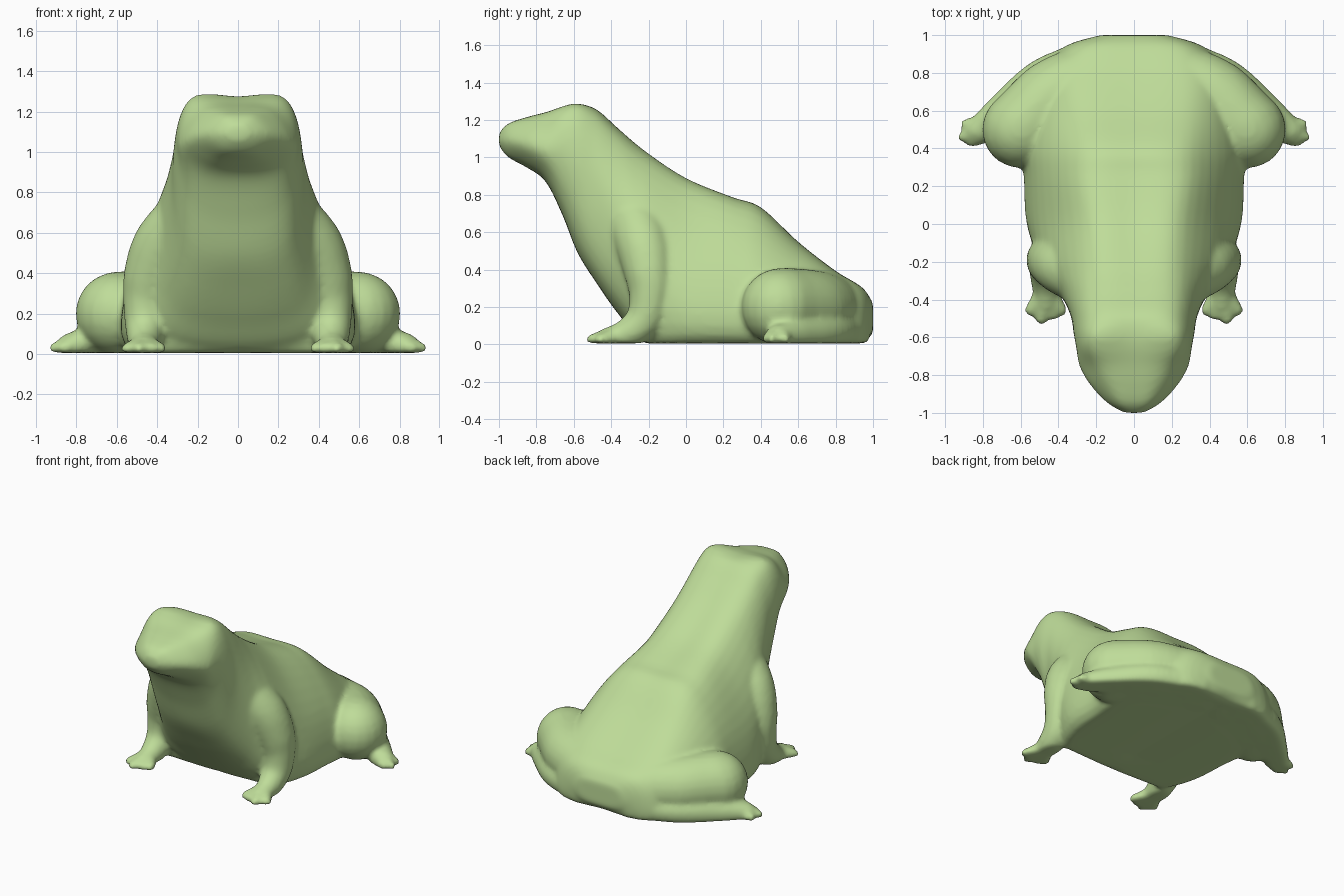
import bpy, bmesh
from mathutils import Matrix

if "Cube" in bpy.data.objects:
    bpy.data.objects.remove(bpy.data.objects["Cube"])

green = bpy.data.materials.new("frog_green")
green.diffuse_color = (0.52, 0.72, 0.32, 1)
green.use_nodes = True
green.node_tree.nodes["Principled BSDF"].inputs["Base Color"].default_value = green.diffuse_color
parts = []


def finish(name, bm):
    # flatten everything that would dip below the ground
    for v in bm.verts:
        v.co.z = max(v.co.z, 0.005)
    bmesh.ops.recalc_face_normals(bm, faces=bm.faces)
    me = bpy.data.meshes.new(name)
    bm.to_mesh(me)
    bm.free()
    ob = bpy.data.objects.new(name, me)
    bpy.context.collection.objects.link(ob)
    parts.append(ob)


def spline(pts, n):
    # Catmull-Rom through tuples of any length
    out = []
    for i in range(len(pts) - 1):
        a, b, c, d = (pts[max(i - 1, 0)], pts[i], pts[i + 1], pts[min(i + 2, len(pts) - 1)])
        for k in range(n):
            t = k / n
            out.append(tuple(0.5 * (2 * q + (r - p) * t + (2 * p - 5 * q + 4 * r - s) * t * t
                                    + (3 * q - p - 3 * r + s) * t ** 3)
                             for p, q, r, s in zip(a, b, c, d)))
    out.append(tuple(pts[-1]))
    return out


def limb(name, path, n=8):
    # tapered limb: (x, y, z, radius) along a spline, mirrored on both sides
    for side in (1, -1):
        bm = bmesh.new()
        for x, y, z, r in spline(path, n):
            bmesh.ops.create_uvsphere(bm, u_segments=20, v_segments=12, radius=r,
                                      matrix=Matrix.Translation((x * side, y, z)))
        finish(name + ("_right" if side > 0 else "_left"), bm)


# torso and head: y, top z, upper corner x z, widest x z, lower corner x, bottom z
sections = [
    (-1.00, 1.13, .03, 1.125, .05, 1.09, .03, 1.06),
    (-0.95, 1.18, .08, 1.17, .14, 1.09, .08, 1.00),
    (-0.85, 1.215, .14, 1.195, .235, 1.07, .14, .945),
    (-0.75, 1.24, .19, 1.215, .29, 1.04, .19, .87),
    (-0.66, 1.265, .23, 1.25, .305, 1.03, .22, .69),
    (-0.58, 1.275, .24, 1.26, .32, .96, .24, .49),
    (-0.48, 1.255, .235, 1.21, .335, .88, .28, .33),
    (-0.36, 1.15, .25, 1.09, .39, .68, .33, .16),
    (-0.22, 1.03, .26, .97, .48, .50, .42, .01),
    (0.00, .88, .27, .835, .53, .38, .51, .01),
    (0.25, .78, .30, .74, .54, .36, .53, .01),
    (0.40, .73, .30, .685, .545, .34, .54, .01),
    (0.60, .545, .31, .52, .51, .30, .50, .01),
    (0.80, .39, .31, .375, .47, .23, .45, .01),
    (0.94, .305, .25, .29, .35, .17, .33, .01),
    (1.00, .22, .13, .21, .18, .14, .14, .06),
]
bm = bmesh.new()
rings = []
for y, zt, ux, uz, wx, wz, lx, zb in spline(sections, 5):
    lz = zb + min(0.09, 0.2 * (wz - zb)) if zb > 0.03 else zb
    half = spline([(-ux, uz), (0, zt), (ux, uz), (wx, wz), (lx, lz), (0, zb), (-lx, lz)], 6)[6:31]
    ring = half + [(-x, z) for x, z in half[-2:0:-1]]
    rings.append([bm.verts.new((x, y, z)) for x, z in ring])
for a, b in zip(rings, rings[1:]):
    for i in range(len(a)):
        j = (i + 1) % len(a)
        bm.faces.new((a[i], a[j], b[j], b[i]))
bm.faces.new(rings[0])
bm.faces.new(rings[-1])
finish("torso", bm)

# front legs with shoulder, forearm and bent wrist
limb("front_leg", [(.27, -.28, .66, .15), (.37, -.23, .54, .15), (.43, -.20, .40, .135),
                   (.455, -.19, .27, .115), (.46, -.22, .14, .10), (.465, -.31, .06, .08),
                   (.465, -.42, .035, .055)])
# front toes
for i, (x, y) in enumerate([(.385, -.455), (.43, -.48), (.49, -.50), (.545, -.455)]):
    limb("front_toe_%d" % i, [(.465, -.36, .04, .06), (x, y, .025, .034)])

# hind thighs folded round the rump up to the knee
limb("hind_thigh", [(.12, .80, .17, .19), (.40, .69, .195, .20), (.56, .54, .205, .205), (.60, .50, .20, .205)])
# shin ridge lying on the ground under the thigh
limb("hind_foot", [(.20, .89, .07, .10), (.48, .78, .07, .10), (.68, .61, .055, .095), (.83, .495, .04, .065)])
# hind toes
for i, (x, y) in enumerate([(.86, .435), (.905, .46), (.89, .53)]):
    limb("hind_toe_%d" % i, [(.78, .50, .05, .07), (x, y, .03, .03)])

# fuse the parts into one soft skin
bpy.ops.object.select_all(action='DESELECT')
for ob in parts:
    ob.select_set(True)
frog = parts[0]
bpy.context.view_layer.objects.active = frog
bpy.ops.object.join()
frog.name = "frog_body"
frog.data.materials.clear()
frog.data.materials.append(green)
skin = frog.modifiers.new("skin", 'REMESH')
skin.mode = 'VOXEL'
skin.voxel_size = 0.016
skin.use_smooth_shade = True
soft = frog.modifiers.new("soften", 'SMOOTH')
soft.factor = 0.5
soft.iterations = 8
